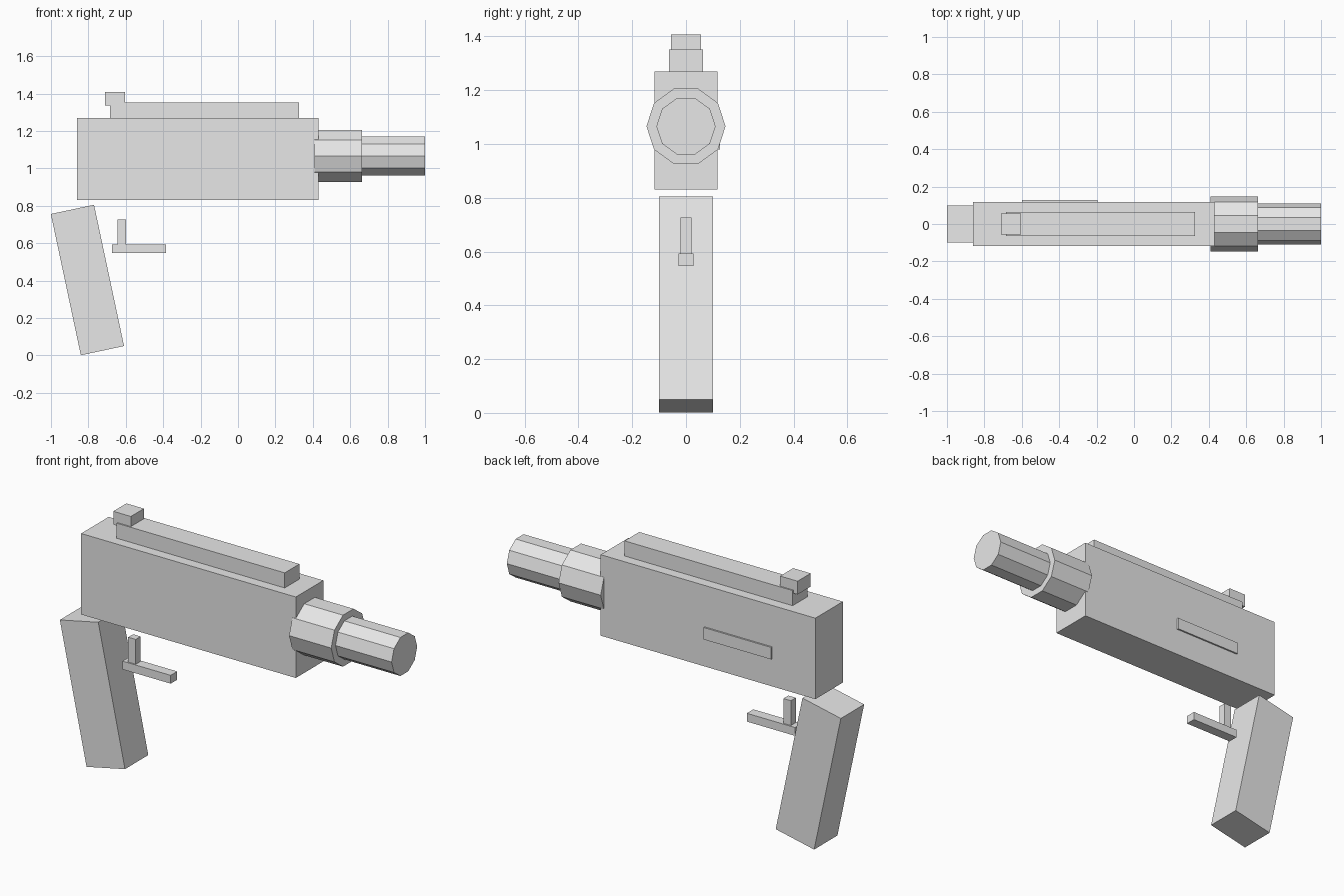
import bpy
from math import radians

cube = bpy.data.objects.get("Cube")
if cube:
    bpy.data.objects.remove(cube, do_unlink=True)

grey = bpy.data.materials.new("light_grey")
grey.use_nodes = True
grey.diffuse_color = (0.8, 0.8, 0.8, 1)
grey.node_tree.nodes["Principled BSDF"].inputs["Base Color"].default_value = grey.diffuse_color


def finish(name):
    obj = bpy.context.object
    obj.name = name
    obj.data.materials.append(grey)
    return obj


def box(name, x, y, z):
    """Box spanning the given (low, high) ranges."""
    spans = (x, y, z)
    bpy.ops.mesh.primitive_cube_add(size=1, location=[(a + b) / 2 for a, b in spans])
    obj = finish(name)
    obj.scale = [b - a for a, b in spans]
    return obj


def tube(name, x, radius):
    """Ten-sided cylinder along x, with a corner pointing sideways."""
    bpy.ops.mesh.primitive_cylinder_add(
        vertices=10, radius=radius, depth=x[1] - x[0],
        location=((x[0] + x[1]) / 2, 0, 1.066), rotation=(0, radians(90), 0))
    return finish(name)


# Main housing with the top rail and rear sight
box("body", (-0.86, 0.43), (-0.118, 0.118), (0.83, 1.27))
box("top_rail", (-0.685, 0.325), (-0.063, 0.063), (1.27, 1.352))
box("rear_sight", (-0.71, -0.605), (-0.056, 0.056), (1.335, 1.407))

# Raised strip on the left side
box("side_plate", (-0.6, -0.195), (0.116, 0.127), (0.98, 1.045))

# Stepped barrel
tube("barrel_collar", (0.41, 0.663), 0.147)
tube("barrel", (0.66, 1.0), 0.11)

# Trigger and the bar under it
box("trigger", (-0.645, -0.6), (-0.021, 0.021), (0.59, 0.727))
box("trigger_guard", (-0.675, -0.385), (-0.028, 0.028), (0.547, 0.592))

# Slanted grip
grip = box("grip", (-0.923, -0.687), (-0.1, 0.1), (0.017, 0.789))
grip.rotation_euler.y = radians(-12)
